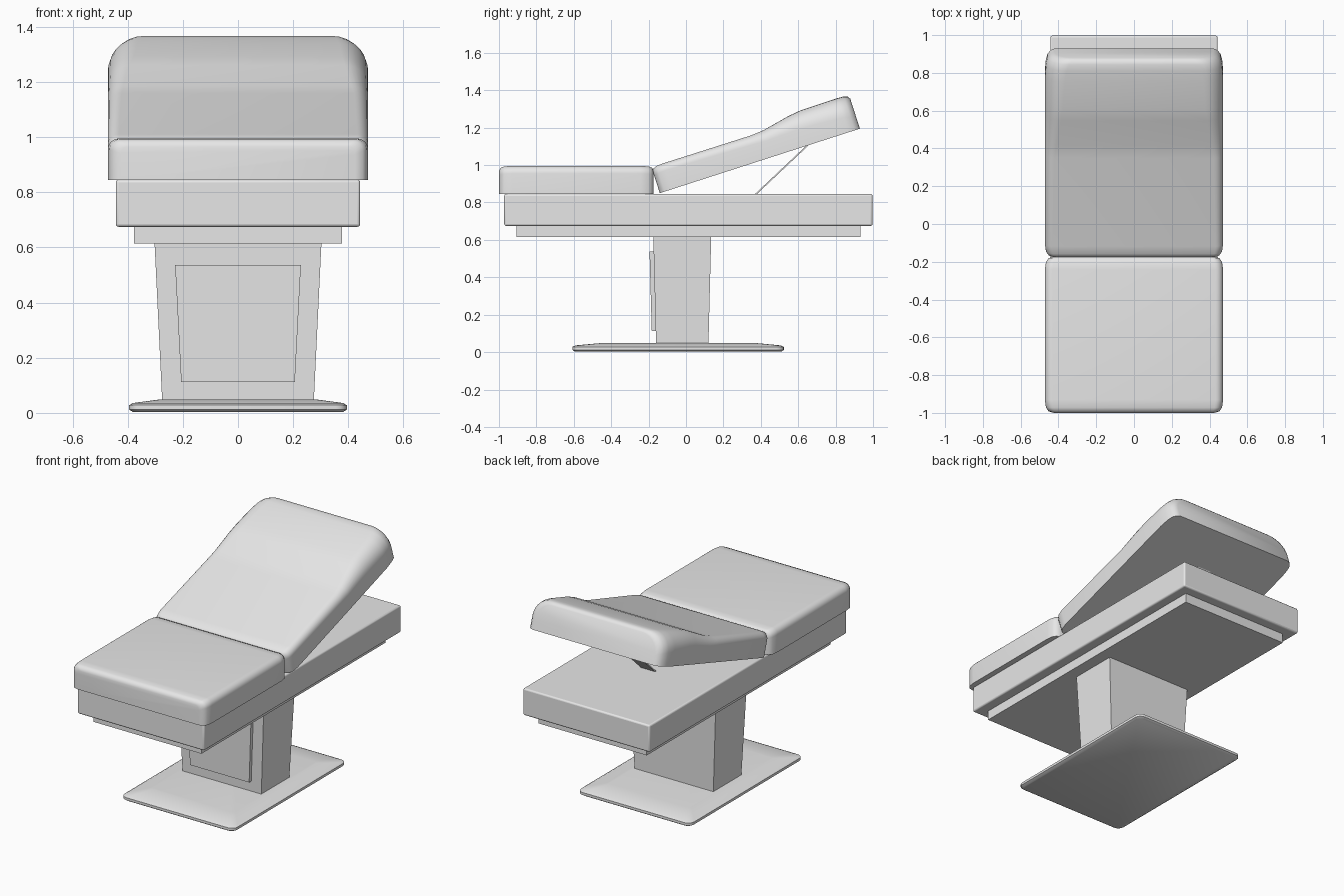
import bpy, bmesh, math
from mathutils import Matrix

old = bpy.data.objects.get("Cube")
if old:
    bpy.data.objects.remove(old, do_unlink=True)

grey = bpy.data.materials.new("light_grey")
grey.use_nodes = True
grey.diffuse_color = (0.8, 0.8, 0.8, 1)
grey.node_tree.nodes["Principled BSDF"].inputs["Base Color"].default_value = (0.8, 0.8, 0.8, 1)


def loft(name, rings, matrix=Matrix(), smooth=None, bevel=0):
    """Skin equal-length closed rings, cap both ends."""
    bm = bmesh.new()
    loops = [[bm.verts.new(p) for p in ring] for ring in rings]
    n = len(loops[0])
    for a, b in zip(loops, loops[1:]):
        for i in range(n):
            j = (i + 1) % n
            bm.faces.new((a[i], a[j], b[j], b[i]))
    bm.faces.new(loops[0])
    bm.faces.new(loops[-1])
    bmesh.ops.recalc_face_normals(bm, faces=bm.faces)
    mesh = bpy.data.meshes.new(name)
    bm.to_mesh(mesh)
    bm.free()
    mesh.materials.append(grey)
    obj = bpy.data.objects.new(name, mesh)
    obj.matrix_world = matrix
    bpy.context.collection.objects.link(obj)
    if bevel:
        mod = obj.modifiers.new("soft_edges", "BEVEL")
        mod.width = bevel
        mod.segments = 3
    if smooth:
        bpy.ops.object.select_all(action="DESELECT")
        obj.select_set(True)
        bpy.context.view_layer.objects.active = obj
        bpy.ops.object.shade_smooth_by_angle(angle=math.radians(smooth))
    return obj


def rect_ring(z, half, y0, y1, r=0):
    """Horizontal rectangle, with rounded corners when r is set."""
    corners = [(half, y1, 0), (-half, y1, 90), (-half, y0, 180), (half, y0, 270)]
    ring = []
    for x, y, start in corners:
        if not r:
            ring.append((x, y, z))
            continue
        cx, cy = x - math.copysign(r, x), y + (r if y == y0 else -r)
        for k in range(5):
            a = math.radians(start + k * 22.5)
            ring.append((cx + r * math.cos(a), cy + r * math.sin(a), z))
    return ring


def cushion_ring(s, height, half, r):
    """Upright section with flat bottom and rounded top corners."""
    ring = [(half, s, 0)]
    for side, start in ((1, 0), (-1, 90)):
        for k in range(8):
            a = math.radians(start + k * 90 / 7)
            ring.append((side * (half - r) + r * math.cos(a), s, height - r + r * math.sin(a)))
    return ring + [(-half, s, 0)]


# Floor plate with a shallow sloped top
loft("base_plate", [rect_ring(0.003, 0.38, -0.595, 0.51, 0.03),
                    rect_ring(0.012, 0.395, -0.608, 0.523, 0.04),
                    rect_ring(0.028, 0.395, -0.608, 0.523, 0.04),
                    rect_ring(0.036, 0.38, -0.59, 0.505, 0.04),
                    rect_ring(0.048, 0.29, -0.46, 0.38, 0.02)], smooth=35)

# Flared column and its front cover
loft("column", [rect_ring(0.045, 0.275, -0.16, 0.12), rect_ring(0.625, 0.303, -0.175, 0.135)])
loft("front_cover", [rect_ring(0.112, 0.206, -0.183, -0.15), rect_ring(0.537, 0.228, -0.195, -0.16)])

# Bed frame
loft("under_frame", [rect_ring(0.615, 0.378, -0.905, 0.932), rect_ring(0.69, 0.378, -0.905, 0.932)])
loft("bed_frame", [rect_ring(0.675, 0.443, -0.972, 0.997), rect_ring(0.845, 0.443, -0.972, 0.997)],
     smooth=40, bevel=0.01)

# Seat cushion: distance from its end, height, half width, corner radius
end = [(0, 0.122, 0.425, 0.03), (0.008, 0.14, 0.452, 0.035),
       (0.028, 0.148, 0.466, 0.04), (0.07, 0.15, 0.472, 0.04)]
length = 0.827
stations = end + [(length - s, h, w, r) for s, h, w, r in reversed(end)]
loft("seat_cushion", [cushion_ring(*st) for st in stations],
     Matrix.Translation((0, -1, 0.845)), smooth=50)

# Raised back cushion, thicker and rounder at the head
tilt = math.atan2(0.345, 1.07)
stations = [(0, 0.122, 0.43, 0.03), (0.008, 0.136, 0.452, 0.035), (0.028, 0.144, 0.466, 0.04),
            (0.07, 0.146, 0.472, 0.04), (0.56, 0.144, 0.472, 0.05), (0.63, 0.15, 0.472, 0.06),
            (0.78, 0.181, 0.472, 0.085), (0.85, 0.19, 0.472, 0.095), (1.0, 0.192, 0.472, 0.105),
            (1.06, 0.192, 0.467, 0.11), (1.095, 0.19, 0.458, 0.115), (1.115, 0.183, 0.44, 0.115),
            (1.124, 0.168, 0.42, 0.11)]
loft("back_cushion", [cushion_ring(*st) for st in stations],
     Matrix.Translation((0, -0.14, 0.85)) @ Matrix.Rotation(tilt, 4, "X"), smooth=50)

# Thin support bar under the raised back
loft("back_support", [rect_ring(0.84, 0.05, 0.363, 0.374), rect_ring(1.105, 0.05, 0.644, 0.655)])
